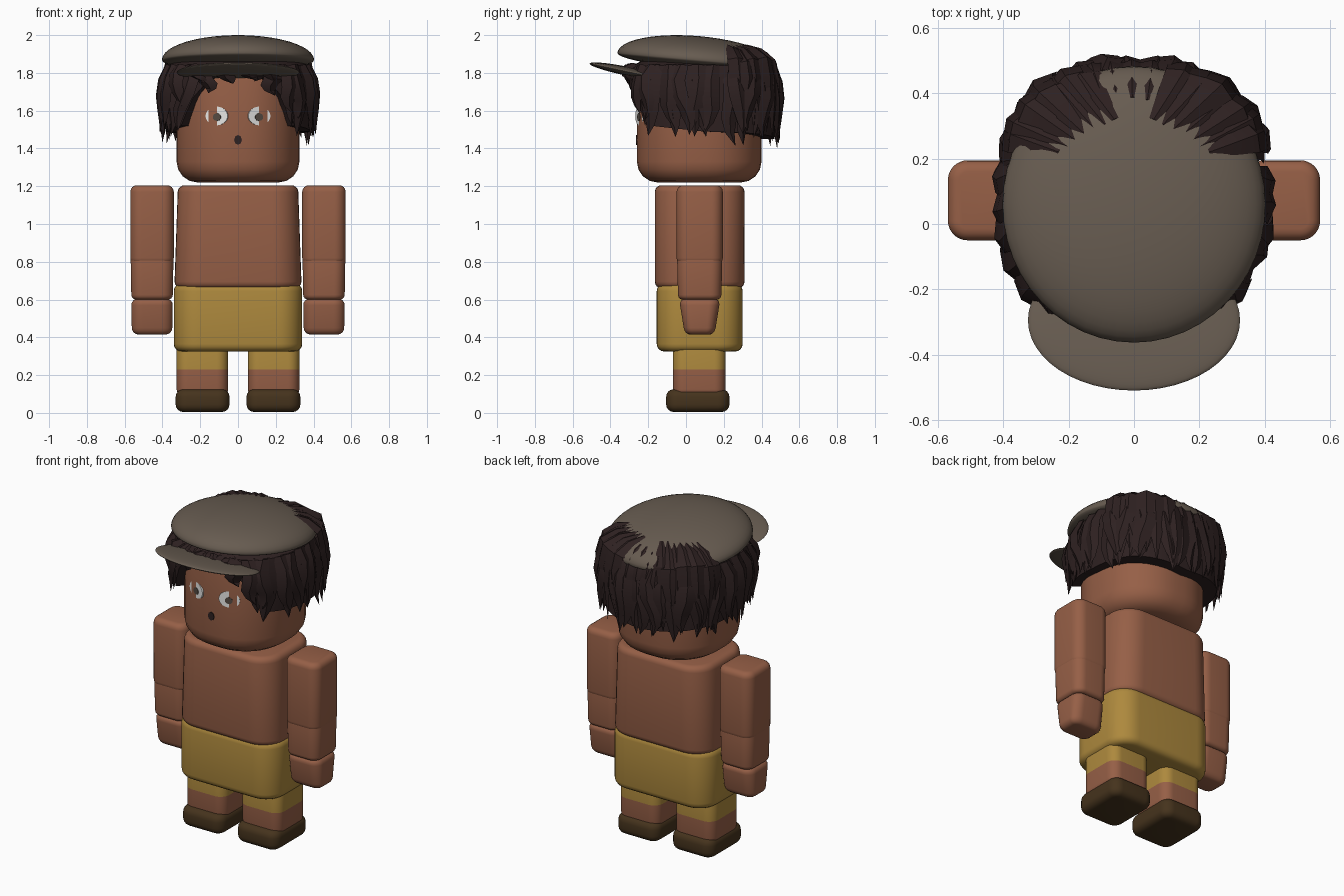
import bpy, bmesh, math, random
from mathutils import Vector, Matrix

random.seed(11)
if "Cube" in bpy.data.objects:
    bpy.data.objects.remove(bpy.data.objects["Cube"], do_unlink=True)


def material(name, rgb):
    m = bpy.data.materials.new(name)
    m.use_nodes = True
    m.diffuse_color = (*rgb, 1)
    m.node_tree.nodes["Principled BSDF"].inputs["Base Color"].default_value = (*rgb, 1)
    return m


SKIN = material("skin brown", (0.305, 0.115, 0.062))
CLOTH = material("mustard cloth", (0.42, 0.25, 0.047))
CAP = material("grey brown felt", (0.135, 0.106, 0.081))
HAIR = material("dark hair", (0.027, 0.015, 0.015))
SHOE = material("shoe brown", (0.060, 0.033, 0.012))
WHITE = material("eye white", (0.80, 0.80, 0.78))
PUPIL = material("pupil grey", (0.09, 0.07, 0.055))


def finish(name, bm, mats, angle=40):
    bmesh.ops.recalc_face_normals(bm, faces=bm.faces[:])
    me = bpy.data.meshes.new(name)
    bm.to_mesh(me)
    bm.free()
    for m in mats:
        me.materials.append(m)
    ob = bpy.data.objects.new(name, me)
    bpy.context.collection.objects.link(ob)
    bpy.ops.object.select_all(action='DESELECT')
    ob.select_set(True)
    bpy.context.view_layer.objects.active = ob
    bpy.ops.object.shade_smooth_by_angle(angle=math.radians(angle))


def box(name, x, y, z, mat, corner=0.06, rim=0.035, bottom=(1, 1), split=None):
    """Box between (min, max) pairs with rounded upright corners and rims."""
    bm = bmesh.new()
    bmesh.ops.create_cube(bm, size=1)
    size = Vector([b - a for a, b in (x, y, z)])
    mid = Vector([(a + b) / 2 for a, b in (x, y, z)])
    bm.transform(Matrix.Diagonal((*size, 1)))
    upright = [e for e in bm.edges if abs(e.verts[0].co.z - e.verts[1].co.z) > 1e-4]
    bmesh.ops.bevel(bm, geom=upright, offset=corner, segments=8, profile=0.5, affect='EDGES')
    rims = [e for e in bm.edges if abs(e.verts[0].co.z - e.verts[1].co.z) < 1e-4]
    bmesh.ops.bevel(bm, geom=rims, offset=rim, segments=4, profile=0.5, affect='EDGES')
    for v in bm.verts:
        t = 0.5 - v.co.z / size.z
        v.co.x *= 1 + (bottom[0] - 1) * t
        v.co.y *= 1 + (bottom[1] - 1) * t
        v.co += mid
    mats = [mat]
    if split:
        height, lower = split
        bmesh.ops.bisect_plane(bm, geom=bm.verts[:] + bm.edges[:] + bm.faces[:],
                               plane_co=(0, 0, height), plane_no=(0, 0, 1))
        for f in bm.faces:
            f.material_index = int(f.calc_center_median().z < height)
        mats.append(lower)
    finish(name, bm, mats)


def side_box(name, x, *args, **kw):
    box("left_" + name, x, *args, **kw)
    box("right_" + name, (-x[1], -x[0]), *args, **kw)


# Body
box("head", (-0.325, 0.325), (-0.26, 0.40), (1.22, 1.87), SKIN, corner=0.29, rim=0.11)
box("torso", (-0.318, 0.318), (-0.165, 0.31), (0.66, 1.205), SKIN, corner=0.14, bottom=(1.06, 1))
box("shorts", (-0.34, 0.34), (-0.155, 0.30), (0.325, 0.685), CLOTH, corner=0.13, rim=0.04)
side_box("upper_arm", (0.34, 0.57), (-0.05, 0.195), (0.785, 1.205), SKIN)
side_box("forearm", (0.341, 0.569), (-0.048, 0.193), (0.60, 0.86), SKIN,
         rim=0.025, bottom=(0.96, 0.95))
side_box("hand", (0.345, 0.565), (-0.037, 0.182), (0.415, 0.605), SKIN, bottom=(0.97, 0.72))
side_box("leg", (0.052, 0.325), (-0.07, 0.21), (0.09, 0.38), CLOTH, split=(0.23, SKIN))
side_box("shoe", (0.045, 0.33), (-0.105, 0.23), (0.005, 0.125), SHOE, rim=0.04)


# Face plates, turned to lie on the curved front of the head
def plate(name, x, z, rx, rz, lift, mat, sides=24):
    turn = math.asin(x / 0.325)
    bm = bmesh.new()
    bmesh.ops.create_cone(bm, cap_ends=True, segments=sides, radius1=1, radius2=1, depth=1)
    bm.transform(Matrix.Translation((0, 0.068, z))
                 @ Matrix.Rotation(turn, 4, 'Z')
                 @ Matrix.Translation((0, -0.328 - lift, 0))
                 @ Matrix.Diagonal((rx, 0.009, rz, 1))
                 @ Matrix.Rotation(math.pi / 2, 4, 'X'))
    finish(name, bm, [mat])


for side, s in (("left", 1), ("right", -1)):
    plate(side + "_eye", s * 0.11, 1.572, 0.062, 0.05, 0.003, WHITE)
    plate(side + "_pupil", s * 0.108, 1.566, 0.023, 0.021, 0.006, PUPIL, 10)
plate("mouth", 0, 1.445, 0.021, 0.026, 0, HAIR, 8)


# Cap: domed crown with a shallow underside, and a thin peak
def lens(name, centre, rx, ry, up, down, tilt, mat):
    bm = bmesh.new()
    bmesh.ops.create_uvsphere(bm, u_segments=48, v_segments=24, radius=1)
    for v in bm.verts:
        v.co = Vector((v.co.x * rx, v.co.y * ry, v.co.z * (up if v.co.z > 0 else down)))
    bm.transform(Matrix.Translation(centre) @ Matrix.Rotation(math.radians(tilt), 4, 'X'))
    finish(name, bm, [mat], 60)


lens("cap_crown", (0, 0.06, 1.869), 0.403, 0.425, 0.126, 0.05, -5, CAP)
lens("cap_peak", (0, -0.295, 1.803), 0.325, 0.22, 0.026, 0.022, -12, CAP)

# Hair: the angle runs from the front (0) to the back (180) on either side
ENDS = [(0, 1.77), (22, 1.72), (36, 1.62), (48, 1.47), (90, 1.44), (130, 1.43), (180, 1.40)]


def hair_end(deg):
    deg = abs((deg + 180) % 360 - 180)
    for (a, za), (b, zb) in zip(ENDS, ENDS[1:]):
        if deg <= b:
            return za + (zb - za) * (deg - a) / (b - a)


def scalp(deg, scale, z):
    a = math.radians(deg)
    s, c = math.sin(a), -math.cos(a)
    r = 0.39 * scale / (abs(s) ** 2.5 + abs(c) ** 2.5) ** 0.4
    return Vector((r * s, 0.09 + r * c, z))


def strand(bm, deg, points, widths):
    """Ridged lock of hair that ends in a point."""
    a = math.radians(deg)
    side = Vector((math.cos(a), math.sin(a), 0))
    prev = None
    for i, w in enumerate(widths):
        p = points[i]
        out = (points[i + 1] - points[max(i - 1, 0)]).cross(side).normalized()
        ring = [bm.verts.new(q) for q in (p - side * w, p + out * w * 0.38,
                                          p + side * w, p - out * 0.012)]
        if prev:
            for k in range(4):
                bm.faces.new((prev[k], prev[k - 1], ring[k - 1], ring[k]))
        else:
            bm.faces.new(ring)
        prev = ring
    tip = bm.verts.new(points[-1])
    for k in range(4):
        bm.faces.new((prev[k], prev[k - 1], tip))


# Closed under-layer of hair
bm = bmesh.new()
rings = []
for deg in range(0, 360, 6):
    end = hair_end(deg) + 0.05
    rings.append([bm.verts.new(scalp(deg, s, z)) for s, z in
                  ((0.85, 1.86), (0.95, 1.84), (0.99, 1.78), (0.97, end), (0.76, end))])
for i, ring in enumerate(rings):
    for k in range(4):
        bm.faces.new((rings[i - 1][k], ring[k], ring[k + 1], rings[i - 1][k + 1]))
finish("hair_under_layer", bm, [HAIR])

# Locks hanging below the cap, in two staggered and wavy layers
bm = bmesh.new()
for layer in range(2):
    for n in range(27):
        deg = n * 360 / 27 + layer * 6.5 + random.uniform(-3, 3)
        lean = random.uniform(-9, 9)
        end = hair_end(deg + lean) + random.uniform(-0.02, 0.03) + layer * 0.04
        bulge = 0.99 + layer * 0.03 + random.uniform(-0.01, 0.03)
        wave = random.uniform(-4, 4)
        pts = [scalp(deg + lean * t * t + wave * math.sin(6 * t), bulge + d,
                     1.84 + (end - 1.84) * t)
               for t, d in ((0, -0.08), (0.22, 0), (0.45, 0.03), (0.65, 0.02),
                            (0.84, 0.01), (1, 0.02))]
        w = random.uniform(0.046, 0.06)
        strand(bm, deg, pts, (w * 0.7, w, w, w * 0.85, w * 0.5))
finish("hair_locks", bm, [HAIR], 30)

# Locks swept over the back of the cap: a fan on each side and thin ones between
bm = bmesh.new()
for s in (-1, 1):
    for n in range(7):
        t = n / 6
        deg = 180 + s * (64 - 40 * t) + random.uniform(-2, 2)
        root = Vector((-s * (0.23 - 0.17 * t), 0.22 + 0.10 * t, 1.945))
        flare = random.uniform(-0.02, 0.05)
        rim = scalp(deg, 0.96 + flare, 1.865 + random.uniform(-0.015, 0.01))
        mid = root.lerp(rim, 0.55) + Vector((0, 0, 0.018))
        bend = random.uniform(-7, 7)
        pts = [root, mid, rim, scalp(deg, 1.01 + flare, 1.77),
               scalp(deg + bend * 0.4, 1.04, 1.66),
               scalp(deg + bend, 1.03, 1.48 + random.uniform(-0.05, 0.05))]
        strand(bm, deg, pts, (0.014, 0.038, 0.054, 0.055, 0.042))
for deg in (163, 172, 181, 190, 198):
    root = scalp(deg, random.uniform(0.68, 0.84), 1.925)
    rim = scalp(deg, 0.96, 1.86)
    pts = [root, root.lerp(rim, 0.5) + Vector((0, 0, 0.012)), rim,
           scalp(deg, 1.02, 1.77), scalp(deg, 1.02, 1.50)]
    strand(bm, deg, pts, (0.006, 0.014, 0.022, 0.044))
finish("hair_back_sweep", bm, [HAIR], 30)
